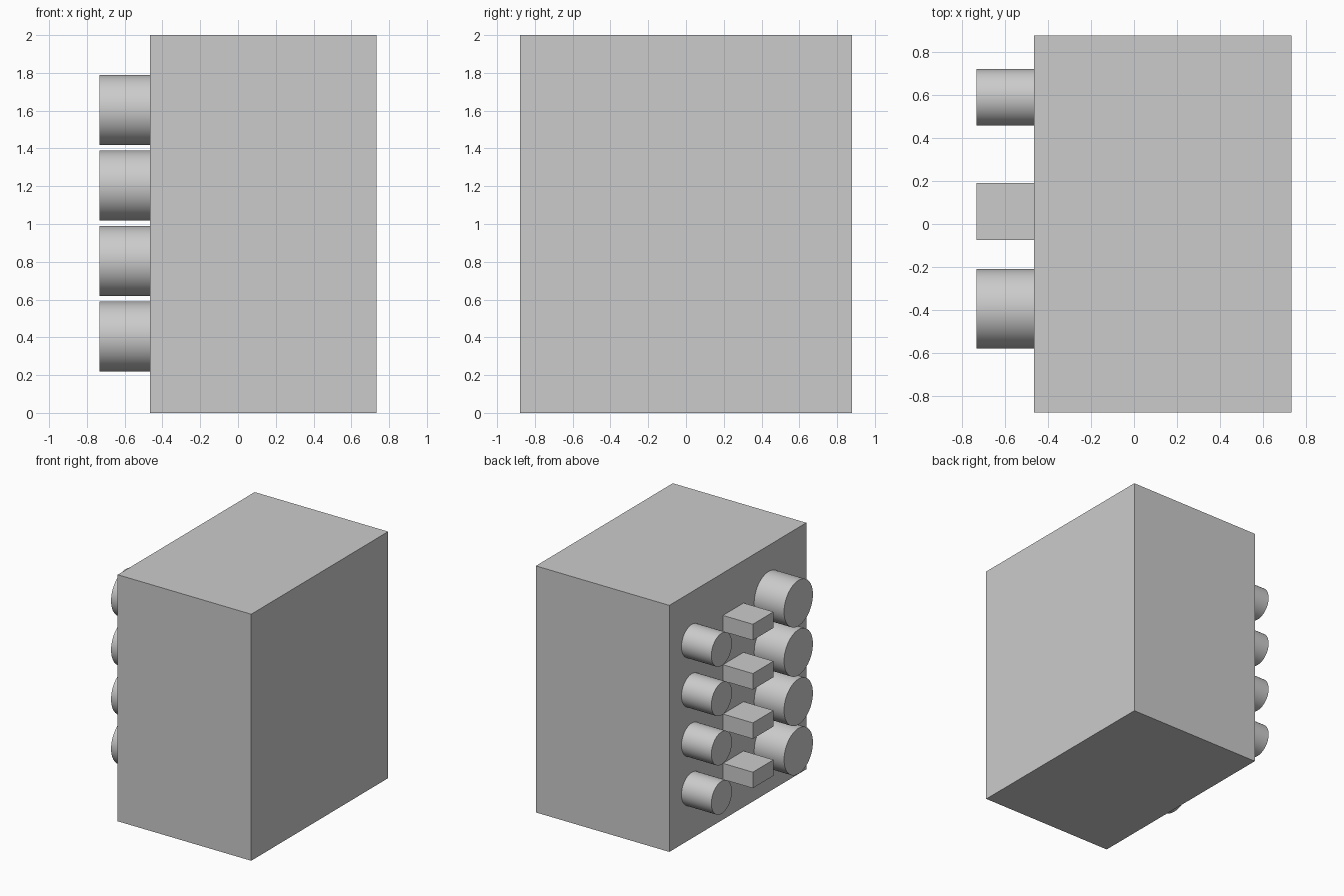
import bpy
import math

old = bpy.data.objects.get("Cube")
if old:
    bpy.data.objects.remove(old, do_unlink=True)

# Single plain grey
grey = bpy.data.materials.new("grey")
grey.use_nodes = True
colour = (0.6, 0.6, 0.6, 1)
grey.diffuse_color = colour
grey.node_tree.nodes["Principled BSDF"].inputs["Base Color"].default_value = colour

FACE_X = -0.465     # panel side of the cabinet
TIP_X = -0.733      # outer end of the controls
MID_X = (FACE_X + TIP_X) / 2
DEPTH = FACE_X - TIP_X


def box(name, centre, size):
    bpy.ops.mesh.primitive_cube_add(size=1, location=centre)
    ob = bpy.context.object
    ob.name = name
    ob.scale = size
    bpy.ops.object.transform_apply(location=False, rotation=False, scale=True)
    ob.data.materials.append(grey)


def knob(name, y, z, radius):
    bpy.ops.mesh.primitive_cylinder_add(
        vertices=64, radius=radius, depth=DEPTH,
        location=(MID_X, y, z), rotation=(0, math.pi / 2, 0))
    ob = bpy.context.object
    ob.name = name
    bpy.ops.object.shade_smooth_by_angle(angle=math.radians(40))
    ob.data.materials.append(grey)


# Cabinet
box("cabinet", (0.134, 0, 1), (1.198, 1.755, 2))

# Four rows of controls on the panel side
for row in range(4):
    z = 0.404 + 0.4 * row
    knob(f"large_knob_{row + 1}", -0.395, z, 0.185)
    box(f"block_button_{row + 1}", (MID_X, 0.058, z - 0.013), (DEPTH, 0.264, 0.13))
    knob(f"small_knob_{row + 1}", 0.59, z, 0.132)
